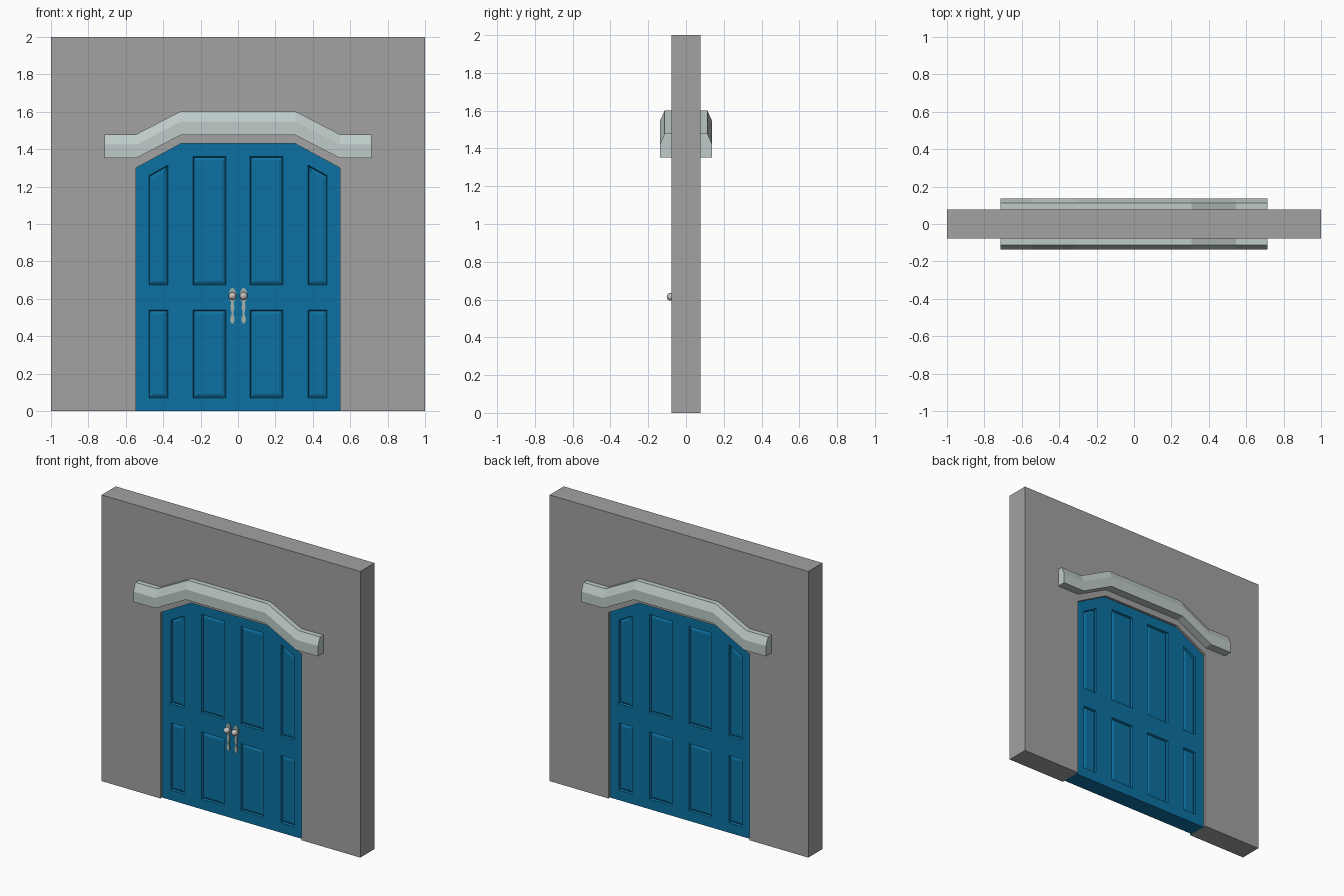
import bpy, bmesh, math

if "Cube" in bpy.data.objects:
    bpy.data.objects.remove(bpy.data.objects["Cube"])


def material(name, rgb):
    m = bpy.data.materials.new(name)
    m.diffuse_color = (*rgb, 1)
    m.use_nodes = True
    m.node_tree.nodes["Principled BSDF"].inputs["Base Color"].default_value = m.diffuse_color
    return m


BLUE = material("blue_paint", (0.004, 0.165, 0.36))
PALE = material("pale_stone", (0.52, 0.60, 0.58))
STONE = material("wall_grey", (0.36, 0.36, 0.36))
METAL = material("aged_metal", (0.38, 0.45, 0.41))
KNOB = material("knob_metal", (0.55, 0.53, 0.50))


def finish(bm, name, mat, orient=True):
    if orient:
        bmesh.ops.recalc_face_normals(bm, faces=bm.faces)
    mesh = bpy.data.meshes.new(name)
    bm.to_mesh(mesh)
    bm.free()
    mesh.materials.append(mat)
    ob = bpy.data.objects.new(name, mesh)
    bpy.context.collection.objects.link(ob)
    return ob


def mirror_y(ob):
    mod = ob.modifiers.new("mirror", 'MIRROR')
    mod.use_axis = (False, True, False)
    mod.use_clip = True


def loft(name, rings, mat):
    """Join closed rings of points into a capped solid."""
    bm = bmesh.new()
    rows = [[bm.verts.new(p) for p in r] for r in rings]
    n = len(rows[0])
    for a, b in zip(rows, rows[1:]):
        for i in range(n):
            bm.faces.new((a[i], a[(i + 1) % n], b[(i + 1) % n], b[i]))
    bm.faces.new(rows[0])
    bm.faces.new(rows[-1])
    return finish(bm, name, mat)


def prism(name, pts, y0, y1, mat):
    return loft(name, [[(x, y, z) for x, z in pts] for y in (y0, y1)], mat)


# Wall with the arched doorway notched out
WALL = 0.078
DOOR = 0.060
half_arch = [(0.545, 0), (0.545, 1.30), (0.305, 1.43)]
arch = [(-x, z) for x, z in half_arch] + half_arch[::-1]
prism("wall", [(-1, 0)] + arch + [(1, 0), (1, 2), (-1, 2)], -WALL, WALL, STONE)

# Door slab: panelled front half, mirrored to the back
panels = [
    [(0.065, 0.07), (0.24, 0.07), (0.24, 0.54), (0.065, 0.54)],
    [(0.065, 0.674), (0.24, 0.674), (0.24, 1.36), (0.065, 1.36)],
    [(0.374, 0.07), (0.477, 0.07), (0.477, 0.54), (0.374, 0.54)],
    [(0.374, 0.674), (0.477, 0.674), (0.477, 1.316), (0.374, 1.316)],
]
panels[3][2] = (0.477, 1.316)
panels[3] = [(0.374, 0.674), (0.477, 0.674), (0.477, 1.258), (0.374, 1.316)]
panels += [[(-x, z) for x, z in p[::-1]] for p in panels]

bm = bmesh.new()


def ring(pts):
    vs = [bm.verts.new((x, -DOOR, z)) for x, z in pts]
    return vs, [bm.edges.new((vs[i - 1], vs[i])) for i in range(len(vs))]


outer, outer_edges = ring(arch)
panel_rings = [ring(p) for p in panels]
all_edges = outer_edges + [e for _, es in panel_rings for e in es]
bmesh.ops.triangle_fill(bm, edges=all_edges, use_beauty=True, normal=(0, -1, 0))
fields = [bm.faces.new(vs) for vs, _ in panel_rings]
back = [bm.verts.new((x, 0, z)) for x, z in arch]
for i in range(len(outer)):
    bm.faces.new((outer[i - 1], outer[i], back[i], back[i - 1]))
bmesh.ops.recalc_face_normals(bm, faces=bm.faces)
bm.normal_update()
if fields[0].normal.y > 0:
    bmesh.ops.reverse_faces(bm, faces=bm.faces)
bm.normal_update()
for width, depth in ((0.005, -0.012), (0.016, 0.007)):
    bmesh.ops.inset_individual(bm, faces=fields, thickness=width, depth=depth,
                               use_even_offset=True)
    bm.normal_update()
mirror_y(finish(bm, "door", BLUE, orient=False))

# Stepped hood moulding over the doorway, one on each side of the wall
section = [(0.074, 0), (0.137, 0), (0.137, 0.072), (0.113, 0.127), (0.074, 0.127)]
path = [(-0.714, 1.352), (-0.545, 1.352), (-0.307, 1.475)]
path += [(-x, z) for x, z in path[::-1]]
mirror_y(loft("hood_moulding",
              [[(x, -y, z + h) for y, h in section] for x, z in path], PALE))

# Door handles: shaped back plate, stem and round knob
half_widths = [(0.003, 0.658), (0.012, 0.650), (0.018, 0.633), (0.019, 0.612),
               (0.015, 0.594), (0.007, 0.580), (0.010, 0.562), (0.010, 0.548),
               (0.005, 0.527), (0.005, 0.515), (0.011, 0.500), (0.012, 0.487),
               (0.008, 0.474), (0.003, 0.467)]
for side, s in (("left", -1), ("right", 1)):
    cx = 0.030 * s
    outline = [(cx + w, z) for w, z in half_widths]
    outline += [(cx - w, z) for w, z in half_widths[::-1]]
    prism("handle_plate_" + side, outline, -DOOR - 0.006, -DOOR + 0.002, METAL)

    bpy.ops.mesh.primitive_cylinder_add(vertices=12, radius=0.009, depth=0.024,
                                        location=(cx, -DOOR - 0.010, 0.615),
                                        rotation=(math.pi / 2, 0, 0))
    stem = bpy.context.object
    stem.name = "handle_stem_" + side
    stem.data.materials.append(METAL)
    bpy.ops.object.shade_smooth_by_angle()

    bpy.ops.mesh.primitive_uv_sphere_add(segments=16, ring_count=10, radius=0.021,
                                         location=(cx, -0.081, 0.615),
                                         rotation=(math.pi / 2, 0, 0))
    knob = bpy.context.object
    knob.name = "knob_" + side
    knob.data.materials.append(KNOB)
    bpy.ops.object.shade_smooth_by_angle()
